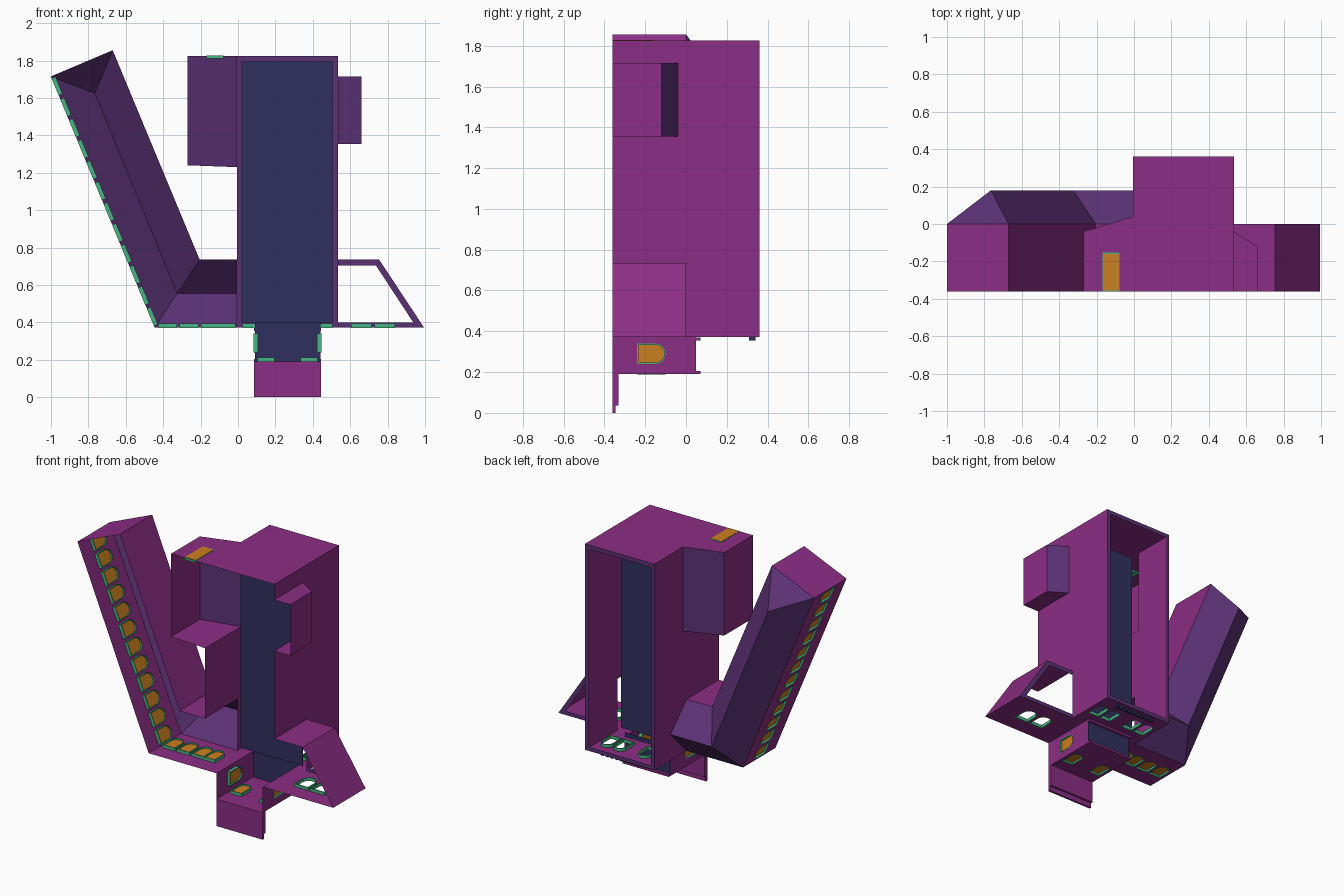
import bpy, bmesh, math
from mathutils import Vector, Matrix

if "Cube" in bpy.data.objects:
    bpy.data.objects.remove(bpy.data.objects["Cube"])


def material(name, r, g, b):
    m = bpy.data.materials.new(name)
    m.diffuse_color = (r, g, b, 1)
    m.use_nodes = True
    m.node_tree.nodes["Principled BSDF"].inputs["Base Color"].default_value = m.diffuse_color
    return m


MAGENTA = material("magenta wall", .26, .027, .235)
VIOLET = material("violet roof", .105, .031, .175)
NAVY = material("navy panel", .03, .03, .115)
ORANGE = material("orange glass", .60, .215, .014)
GREEN = material("green frame", .065, .46, .23)

X, Y, Z = Vector((1, 0, 0)), Vector((0, 1, 0)), Vector((0, 0, 1))
F = -.36          # front edge
ZF, ZT = .372, 1.825   # floor and top heights


def finish(name, bm, mat):
    me = bpy.data.meshes.new(name)
    bm.to_mesh(me)
    bm.free()
    me.materials.append(mat)
    ob = bpy.data.objects.new(name, me)
    bpy.context.collection.objects.link(ob)
    return ob


def box(name, mat, x, y, z):
    bm = bmesh.new()
    c = Vector((sum(x) / 2, sum(y) / 2, sum(z) / 2))
    bmesh.ops.create_cube(bm, size=1, matrix=Matrix.Translation(c) @ Matrix.Diagonal(
        (x[1] - x[0], y[1] - y[0], z[1] - z[0], 1)))
    return finish(name, bm, mat)


def sheet(name, mat, *polys):
    bm = bmesh.new()
    for p in polys:
        bm.faces.new([bm.verts.new(v) for v in p])
    bmesh.ops.remove_doubles(bm, verts=bm.verts, dist=1e-4)
    return finish(name, bm, mat)


def arch(u, v0, v1, w, inset=0):
    # straight sides with a round end towards +v
    r = w / 2 - inset
    pts = [(u - r, v0 + inset), (u + r, v0 + inset)]
    for i in range(9):
        a = math.pi * i / 8
        pts.append((u + r * math.cos(a), v1 - w / 2 + r * math.sin(a)))
    return pts


def panel(name, mat, o, U, V, outline, windows=(), glazed=True):
    """Flat wall with arched window holes; U x V points indoors."""
    o = Vector(o)
    n = U.cross(V).normalized()
    at = lambda p, d=0: o + U * p[0] + V * p[1] + n * d
    bm = bmesh.new()
    for loop in [outline] + [arch(*w) for w in windows]:
        vs = [bm.verts.new(at(p)) for p in loop]
        for a, b in zip(vs, vs[1:] + vs[:1]):
            bm.edges.new((a, b))
    bmesh.ops.triangle_fill(bm, use_beauty=True, use_dissolve=False,
                            edges=bm.edges[:], normal=n)
    finish(name, bm, mat)
    if not windows:
        return
    # green frames
    fr, gl = bmesh.new(), bmesh.new()
    for w in windows:
        out, inn = arch(*w), arch(*w, inset=.006)
        rings = [[fr.verts.new(at(p, d)) for p in lp]
                 for lp, d in ((out, -.001), (out, .022), (inn, .022), (inn, -.001))]
        k = len(out)
        for r in range(4):
            a, b = rings[r], rings[(r + 1) % 4]
            for i in range(k):
                j = (i + 1) % k
                fr.faces.new((a[i], a[j], b[j], b[i]))
        gl.faces.new([gl.verts.new(at(p, .012)) for p in inn])
    finish(name + "_window_frames", fr, GREEN)
    if glazed:
        finish(name + "_window_glass", gl, ORANGE)
    else:
        gl.free()


W0, W1 = -.24, -.10   # window extent in depth

# Floors: left wing, main block and right lean-to
panel("left_floor", MAGENTA, (0, 0, ZF), X, Y,
      [(-.445, F), (-.005, F), (-.005, 0), (-.445, 0)],
      [(-.375 + .113 * i, W0, W1, .1) for i in range(4)][:3] + [(-.058, W0, W1, .09)])
panel("main_floor", MAGENTA, (0, 0, ZF), X, Y,
      [(-.005, F), (.085, F), (.085, .05), (.445, .05), (.445, F), (.535, F),
       (.535, .36), (-.005, .36)],
      [(u, .12, .26, .09) for u in (.07, .17, .36, .46)], False)
panel("right_floor", MAGENTA, (0, 0, ZF), X, Y,
      [(.535, F), (.995, F), (.995, 0), (.535, 0)],
      [(.66, W0, W1, .11), (.785, W0, W1, .11)], False)

# Main block shell, with openings into the side rooms
panel("main_left_wall", MAGENTA, (-.005, 0, 0), Y, Z,
      [(0, ZF), (.36, ZF), (.36, ZT), (.04, ZT), (.04, 1.23), (F, 1.23),
       (F, .735), (0, .735)])
panel("main_right_wall", MAGENTA, (.535, 0, 0), Y, Z,
      [(0, ZF), (.36, ZF), (.36, ZT), (F, ZT), (F, 1.715), (-.04, 1.715),
       (-.04, 1.355), (F, 1.355), (F, .735), (0, .735)])
panel("main_top", MAGENTA, (0, 0, ZT), X, Y,
      [(-.27, F), (.535, F), (.535, .36), (-.005, .36), (-.005, .04), (-.27, -.04)])
panel("back_rim", VIOLET, (0, .36, 0), X, Z,
      [(-.005, ZF), (.535, ZF), (.535, ZT), (-.005, ZT), (-.005, .40), (.02, .40),
       (.02, 1.795), (.505, 1.795), (.505, .40), (-.005, .40 - 1e-4)])
box("main_panel", NAVY, (.02, .505), (-.003, .003), (.40, 1.795))

# Small block on the left of the main block
L0, L1 = (-.27, -.04), (-.005, .04)
sheet("left_block_walls", MAGENTA,
      [(-.27, F, 1.24), (*L0, 1.24), (*L0, ZT), (-.27, F, ZT)],
      [(-.27, F, 1.24), (-.005, F, 1.23), (*L1, 1.23), (*L0, 1.24)])
sheet("left_block_back", VIOLET, [(*L0, 1.24), (*L1, 1.23), (*L1, ZT), (*L0, ZT)])
box("skylight_frame", GREEN, (-.168, -.077), (F, -.152), (1.812, 1.826))
box("skylight_glass", ORANGE, (-.165, -.08), (F + .005, -.16), (1.822, 1.828))

# Small block on the right of the main block
plan = [(.535, F), (.66, F), (.66, -.12), (.535, -.04)]
sheet("right_block_walls", MAGENTA,
      [(*p, 1.355) for p in plan], [(*p, 1.715) for p in plan],
      [(.66, F, 1.355), (.66, -.12, 1.355), (.66, -.12, 1.715), (.66, F, 1.715)])
sheet("right_block_back", VIOLET,
      [(.66, -.12, 1.355), (.535, -.04, 1.355), (.535, -.04, 1.715), (.66, -.12, 1.715)])

# Left wing: leaning outer wall with a row of windows
top, foot = Vector((-1, 0, 1.715)), Vector((-.445, 0, ZF))
run = foot - top
length = run.length
panel("wing_outer_wall", MAGENTA, top, run.normalized(), Y,
      [(0, F), (length, F), (length, 0), (0, 0)],
      [(.06 + i * (length - .12) / 11, W0, W1, .1) for i in range(12)])


def wall(a, b):
    return [(a[0], F, a[1]), (b[0], F, b[1]), (b[0], 0, b[1]), (a[0], 0, a[1])]


A, B, C, D, E = (-.005, .735), (-.205, .735), (-.67, 1.855), (-1, 1.715), (-.445, ZF)
G = (-.005, ZF)
sheet("wing_inner_walls", MAGENTA, wall(A, B), wall(B, C), wall(C, D))

# Hipped roof behind the wing
eave = lambda p: (p[0], 0, p[1])
R0, R1, R2 = (-.005, .18, .555), (-.325, .18, .555), (-.765, .18, 1.625)
sheet("wing_roof", VIOLET,
      [eave(G), eave(E), R1, R0], [eave(A), eave(B), R1, R0],
      [eave(E), eave(D), R2, R1], [eave(B), eave(C), R2, R1],
      [eave(C), eave(D), R2])

# Right lean-to: sloped shell with a rim around its open back
sheet("lean_to_shell", MAGENTA, wall((.995, ZF), (.755, .735)),
      wall((.755, .735), (.535, .735)))
panel("lean_to_rim", VIOLET, (0, 0, 0), X, Z,
      [(.535, ZF), (.995, ZF), (.755, .735), (.535, .735), (.535, .705),
       (.737, .705), (.937, .40), (.535, .40)])

# Bay below the main block
bay = [(0, F), (.182, F), (.182, .05), (0, .05)]
panel("bay_left_wall", MAGENTA, (.085, 0, ZF), -Z, Y, bay, [(.082, W0, W1, .1)])
panel("bay_right_wall", MAGENTA, (.445, 0, .19), Z, Y, bay, [(.10, W0, W1, .1)])
panel("bay_floor", MAGENTA, (0, 0, .19), X, Y,
      [(.085, F), (.445, F), (.445, .05), (.085, .05)],
      [(.15, W0, W1, .09), (.38, W0, W1, .09)])
box("bay_panel", NAVY, (.09, .44), (.045, .05), (.192, .40))
for nm, z in (("bay_top_trim", .355), ("bay_bottom_trim", .19)):
    box(nm, MAGENTA, (.085, .445), (.05, .07), (z, z + .015))

# Stepped front apron
box("apron", MAGENTA, (.085, .445), (F, -.33), (.035, .19))
box("apron_lip", MAGENTA, (.085, .445), (F, -.345), (0, .035))

# Row of small blocks under the back of the main floor
for i in range(9):
    x = .11 + i * .037
    box("dentil_%d" % (i + 1), NAVY, (x, x + .022), (.31, .34), (.355, ZF))
